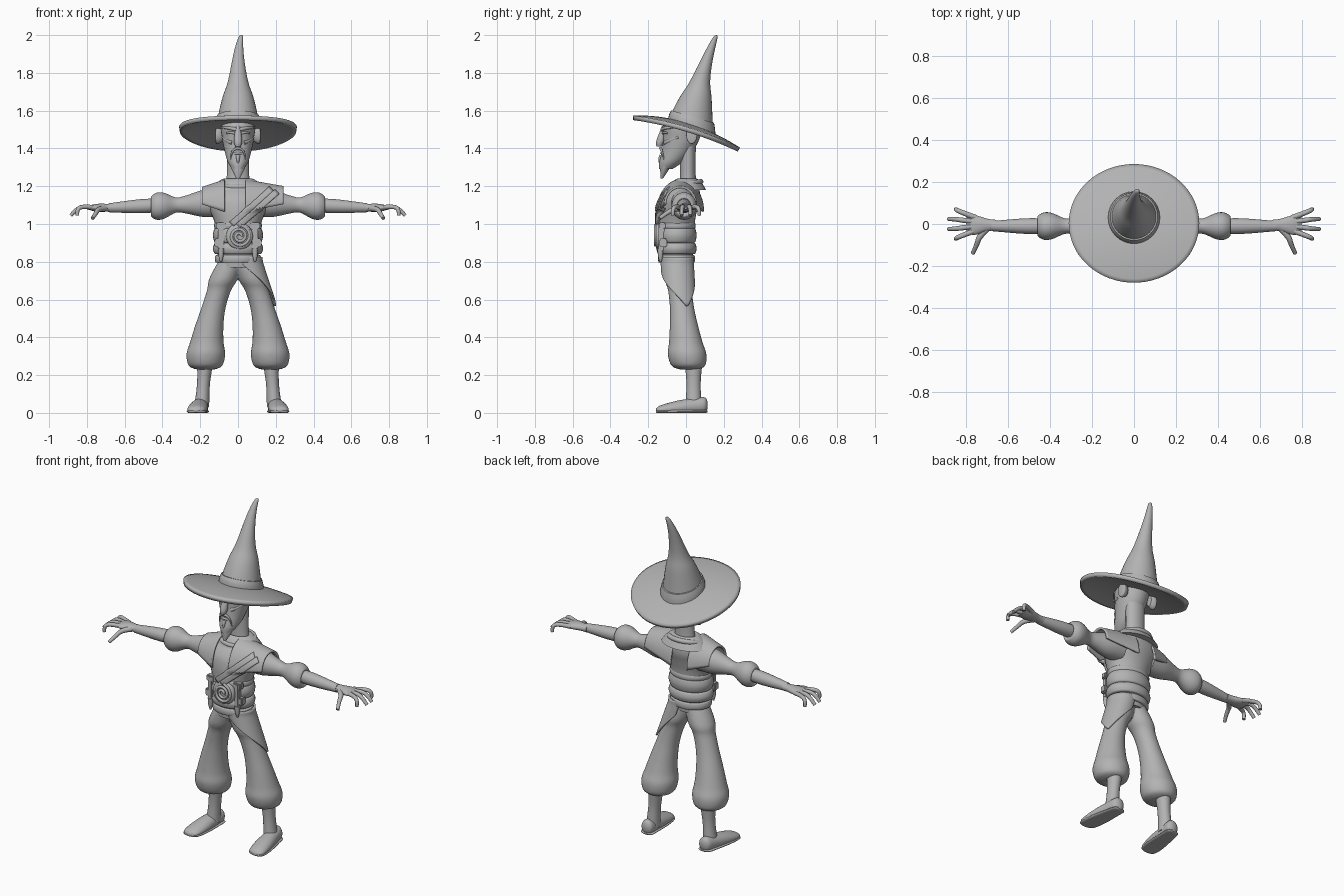
import bpy, bmesh, math
from mathutils import Vector
from mathutils.bvhtree import BVHTree

default_cube = bpy.data.objects.get("Cube")
if default_cube:
    bpy.data.objects.remove(default_cube)
shade = (.45, .45, .45, 1)
grey = bpy.data.materials.new("clay_grey")
grey.use_nodes = True
grey.diffuse_color = shade
grey.node_tree.nodes["Principled BSDF"].inputs["Base Color"].default_value = shade

def link(name, data, mirror):
    ob = bpy.data.objects.new(name, data)
    bpy.context.collection.objects.link(ob)
    data.materials.append(grey)
    if mirror:
        ob.modifiers.new("Mirror", "MIRROR").use_mirror_merge = False
    return ob

def finish(name, bm, mirror=False):
    bmesh.ops.recalc_face_normals(bm, faces=bm.faces)
    mesh = bpy.data.meshes.new(name)
    bm.to_mesh(mesh)
    bm.free()
    mesh.shade_smooth()
    mesh.set_sharp_from_angle(angle=math.radians(50))
    return link(name, mesh, mirror)

def smooth_profile(rings, steps=4):
    # Hermite curve through (position, radius) pairs
    last = len(rings) - 1
    tangents = [(Vector(rings[min(i + 1, last)]) - Vector(rings[max(i - 1, 0)])) / 2 for i in range(last + 1)]
    for i in range(last):
        start, end = Vector(rings[i]), Vector(rings[i + 1])
        for s in range(steps):
            t = s / steps
            yield (start.lerp(end, t * t * (3 - 2 * t)) + tangents[i] * t * (1 - t) ** 2
                   - tangents[i + 1] * t * t * (1 - t))
    yield Vector(rings[-1])

def loft(name, rings, centre, flat=lambda p: 1, axis="z", sides=32, mirror=False, deform=None):
    # Round sections along an axis; centre and flatness are rules of the position
    bm = bmesh.new()
    loops = []
    for p, radius in smooth_profile(rings):
        a, b = centre(p)
        loop = []
        for i in range(sides):
            angle = math.tau * i / sides
            u = a + radius * math.cos(angle)
            v = b + radius * flat(p) * math.sin(angle)
            co = {"z": (u, v, p), "x": (p, u, v), "y": (u, p, v)}[axis]
            loop.append(bm.verts.new(deform(*co) if deform else co))
        loops.append(loop)
    for low, high in zip(loops, loops[1:]):
        for i in range(sides):
            bm.faces.new((low[i - 1], low[i], high[i], high[i - 1]))
    bm.faces.new(loops[0])
    bm.faces.new(loops[-1])
    return finish(name, bm, mirror)

def sheet(name, point, columns=24, rows=24, thickness=.012):
    bm = bmesh.new()
    grid = [[bm.verts.new(point(i / columns, j / rows)) for j in range(rows + 1)] for i in range(columns + 1)]
    for left, right in zip(grid, grid[1:]):
        for j in range(rows):
            bm.faces.new((left[j], right[j], right[j + 1], left[j + 1]))
    bmesh.ops.remove_doubles(bm, verts=bm.verts, dist=.0001)
    ob = finish(name, bm)
    shell = ob.modifiers.new("Solidify", "SOLIDIFY")
    shell.thickness, shell.offset = thickness, 0
    return ob

def tube(name, points, radius, taper=1, mirror=False, cyclic=False):
    curve = bpy.data.curves.new(name, "CURVE")
    curve.dimensions, curve.bevel_depth, curve.bevel_resolution = "3D", radius, 3
    curve.use_fill_caps = True
    spline = curve.splines.new("NURBS")
    spline.points.add(len(points) - 1)
    for i, co in enumerate(points):
        spline.points[i].co = (*co, 1)
        spline.points[i].radius = 1 + (taper - 1) * i / (len(points) - 1)
    spline.use_endpoint_u, spline.use_cyclic_u = not cyclic, cyclic
    spline.order_u, spline.resolution_u = 3, 6
    return link(name, curve, mirror)

def block_pair(name, centre, dimensions):
    bm = bmesh.new()
    bmesh.ops.create_cube(bm, size=1)
    for vert in bm.verts:
        vert.co = Vector(centre) + vert.co * Vector(dimensions)
    bmesh.ops.bevel(bm, geom=bm.edges[:], offset=.006, segments=2, affect="EDGES")
    return finish(name, bm, True)

# Hat: drooping oval brim, bent cone and band
def brim(u, v):
    reach, angle = .2 + .8 * u, math.tau * v
    x, y = .31 * reach * math.cos(angle), .28 * reach * math.sin(angle)
    return x, y, 1.525 - .3 * y - .6 * y * y - .25 * x * x

def cone_centre(z):
    rise = max(0, (z - 1.5) * 2)
    return .018 * rise ** 8, .03 + .13 * rise ** 1.6

def cone_tilt(x, y, z):
    return x, y, z - .33 * (y - .03) * min(1, max(0, (1.75 - z) * 5))

sheet("hat_brim", brim, 12, 64, .024)
loft("hat_cone", [(1.5, .12), (1.6, .1), (1.68, .08), (1.75, .055), (1.85, .035), (1.98, .014), (2, .003)],
     cone_centre, deform=cone_tilt)
loft("hat_band", [(1.5, .126), (1.54, .122), (1.57, .113)], cone_centre, deform=cone_tilt)

# Head, neck and face
loft("head", [(1.29, .03), (1.33, .055), (1.4, .074), (1.46, .085), (1.52, .088), (1.56, .04)],
     lambda z: (0, -.02 - 2 * (1.5 - z) ** 2), lambda z: 1.15)
loft("neck", [(1.17, .08), (1.24, .06), (1.42, .06)], lambda z: (0, .01), lambda z: .7)
loft("beard", [(1.24, .008), (1.3, .038), (1.37, .055)], lambda z: (0, .3 * z - .5), lambda z: .7)
loft("nose", [(1.52, .012), (1.44, .022), (1.41, .014)], lambda z: (0, .25 * z - .495), sides=16)
loft("ears", [(.083, .02), (.1, .027), (.116, .028), (.12, .016)], lambda x: (.03, 1.47), lambda x: 1.6, "x", 20, True)
tube("brows", [(.01, -.125, 1.5), (.05, -.12, 1.51), (.08, -.07, 1.51)], .011, .5, True)
tube("eyelids", [(.02, -.12, 1.48), (.04, -.12, 1.49), (.06, -.1, 1.48)], .007, .7, True)
tube("cheekbones", [(.03, -.11, 1.43), (.06, -.09, 1.44), (.08, -.04, 1.46)], .012, .6, True)
tube("moustache", [(0, -.135, 1.4), (.04, -.13, 1.4), (.04, -.115, 1.33)], .008, .4, True)
tube("lower_lip", [(-.02, -.12, 1.37), (0, -.14, 1.38), (.02, -.12, 1.37)], .007)
tube("chin_tuft", [(0, -.13, 1.36), (0, -.145, 1.34), (0, -.135, 1.31)], .012, .3)

# Torso and collar
torso = loft("torso", [(.77, .1), (.9, .115), (1, .122), (1.08, .153), (1.14, .175), (1.19, .15), (1.23, .06)],
             lambda z: (0, 1.2 * max(0, z - 1) ** 2 - .05), lambda z: min(.8, .8 - 1.6 * (z - 1)))
loft("collar", [(1.18, .145), (1.22, .11), (1.24, .075), (1.23, .055)], lambda z: (0, .005), lambda z: .7)
turns = [math.tau * i / 16 for i in range(16)]
tube("scarf_fold", [(.1 * math.cos(a), .08 * math.sin(a), 1.21 + .015 * math.sin(a)) for a in turns], .014, cyclic=True)

# Cloth arched over each shoulder
def drape(name, inner, outer, drop):
    def point(u, v):
        angle = math.pi * v
        base, top = 1.065 + .04 * u, 1.23 - drop * u
        return (inner + (outer - inner) * u, -.03 - (.12 - .04 * u) * math.cos(angle),
                base + (top - base) * math.sin(angle))
    return sheet(name, point)

left_drape = drape("left_shoulder_drape", .04, .24, .035)
drape("right_shoulder_drape", -.07, -.19, .04)

# Diagonal chest straps laid onto the chest and the left drape
cloth = [BVHTree.FromPolygons([v.co for v in ob.data.vertices], [p.vertices[:] for p in ob.data.polygons])
         for ob in (torso, left_drape)]

def strap(name, start, end, width=.022):
    def point(u, v):
        x, z = Vector(start).lerp(Vector(end), u) + Vector((width, -width)) * v
        hits = [tree.ray_cast(Vector((x, -1, z)), Vector((0, 1, 0)))[0] for tree in cloth]
        return x, min([hit.y for hit in hits if hit], default=-.06) - .009, z
    sheet(name, point, 20, 4, .014)

strap("chest_strap_upper", (.165, 1.195), (-.045, 1.01))
strap("chest_strap_lower", (.195, 1.18), (-.01, 1))

# Belt bands, spiral buckle and tabs
for part, height, half, bulge in (("top", .99, .02, .012), ("upper", .94, .04, .018),
                                  ("lower", .87, .03, .018), ("hem", .815, .02, .008)):
    loft("belt_" + part, [(height + half * s, .115 + bulge * (1 - s ** 4)) for s in (-1, -.8, 0, .8, 1)],
         lambda z: (0, -.05), lambda z: .8)
buckle_x, buckle_z = .008, .935
loft("buckle", [(-.12, .07), (-.15, .07), (-.16, .06)], lambda y: (buckle_x, buckle_z), axis="y")
tube("buckle_spiral", [(buckle_x + (.01 + i / 720) * math.cos(.4 * i), -.162,
                        buckle_z + (.01 + i / 720) * math.sin(.4 * i)) for i in range(36)], .008)
block_pair("belt_tabs", (.09, -.13, .93), (.03, .03, .15))
block_pair("belt_side_plates", (.1, -.12, .9), (.05, .04, .045))
block_pair("belt_top_plates", (.09, -.125, .99), (.055, .035, .035))
loft("belt_tails", [(.8, .005), (.83, .013), (.87, .016)], lambda z: (.09, -.135), sides=12, mirror=True)

# Baggy trousers, blended at the crotch
trousers = loft("trousers", [(.23, .05), (.25, .09), (.31, .103), (.37, .09), (.45, .077), (.55, .065),
                             (.65, .064), (.71, .076), (.84, .066)],
                lambda z: (.172 - .45 * (z - .25) ** 2, .04 - .11 * z), mirror=True)
remesh = trousers.modifiers.new("Remesh", "REMESH")
remesh.mode, remesh.voxel_size, remesh.use_smooth_shade = "VOXEL", .008, True
trousers.modifiers.new("Smooth", "SMOOTH").iterations = 8

# Pointed cloth flap wrapped around the left thigh
def flap(u, v):
    angle = math.radians(225 * u - 115)
    tip, waist = .64, .825
    hem = .79 - .23 * u / tip if u < tip else .56 + .5 * (u - tip)
    z = waist + (hem - waist) * v
    drop = max(0, .8 - z)
    return .05 + .33 * drop + .076 * math.cos(angle), .06 * drop - .047 + .083 * math.sin(angle), z

sheet("hip_flap", flap, 32, 14, .01)

# Shins and shoes
loft("shins", [(.03, .04), (.15, .034), (.26, .042)], lambda z: (.195 - .08 * z, .04), lambda z: 1.1, mirror=True)
foot = [(.115, .012), (.1, .035), (.05, .042), (-.06, .052), (-.14, .045), (-.16, .01)]
loft("shoes", foot, lambda y: (.205 - .11 * y, .03 + .1 * y), lambda y: .9 + 3 * y, "y", mirror=True,
     deform=lambda x, y, z: (x, y, max(z, .004)))
loft("soles", [(y, radius + .004) for y, radius in foot], lambda y: (.205 - .11 * y, .008), lambda y: .25, "y",
     mirror=True, deform=lambda x, y, z: (x, y, max(z, 0)))

# Sleeves with puffed cuffs, forearms and hands
loft("sleeves", [(.1, .07), (.19, .064), (.28, .042), (.33, .037), (.39, .062), (.43, .065), (.46, .048), (.455, .034)],
     lambda x: (-.01, 1.12 - .06 * x), lambda x: 1.1, "x", mirror=True)
loft("forearms", [(.42, .036), (.52, .037), (.68, .024)], lambda x: (-.01, 1.12 - .05 * x), axis="x", mirror=True)
loft("palms", [(.66, .025), (.7, .03), (.76, .047), (.8, .04)], lambda x: (-.005, 1.086),
     lambda x: .9 - 5 * (x - .66), "x", mirror=True)
for i, finger in enumerate(("index", "middle", "ring", "little")):
    spread = i - 1.5
    tip_x, tip_y = .89 - .018 * spread ** 2, .047 * spread
    tube(finger + "_fingers", [(.755, .02 * spread, 1.086), (.815, .035 * spread, 1.095),
                               (.855, tip_y, 1.08), (tip_x, tip_y, 1.045)], .0135, .7, True)
tube("thumbs", [(.7, -.02, 1.083), (.74, -.06, 1.08), (.75, -.1, 1.06), (.77, -.14, 1.03)], .016, .6, True)
